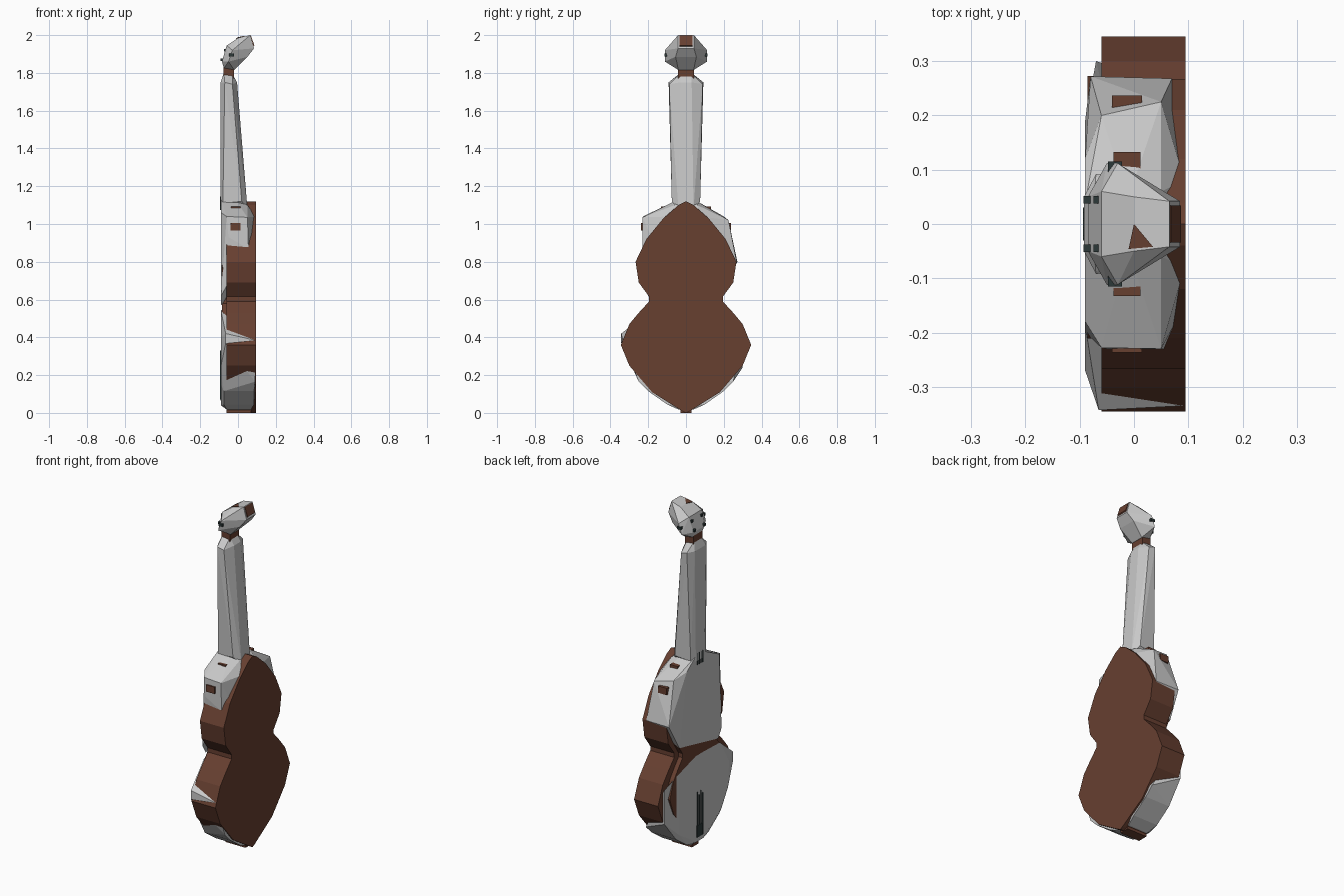
import bpy, bmesh

def mat(name, c):
    m = bpy.data.materials.new(name)
    m.diffuse_color = (*c, 1)
    return m

BROWN = mat("brown wood", (0.135, 0.05, 0.03))
GREY = mat("light grey", (0.58, 0.58, 0.58))
DARK = mat("dark metal", (0.025, 0.04, 0.04))

def finish(name, bm, m):
    bmesh.ops.recalc_face_normals(bm, faces=bm.faces)
    me = bpy.data.meshes.new(name)
    bm.to_mesh(me)
    bm.free()
    me.materials.append(m)
    ob = bpy.data.objects.new(name, me)
    bpy.context.collection.objects.link(ob)
    return ob

def hull(name, pts, m=GREY):
    bm = bmesh.new()
    for p in pts:
        bm.verts.new(p)
    r = bmesh.ops.convex_hull(bm, input=bm.verts)
    junk = {v for v in r["geom_interior"] + r["geom_unused"] if isinstance(v, bmesh.types.BMVert)}
    bmesh.ops.delete(bm, geom=list(junk), context='VERTS')
    return finish(name, bm, m)

def both(pts):
    # mirror points across y = 0
    return pts + [(x, -y, z) for x, y, z in pts]

def prism(name, outline, x0, x1, m):
    bm = bmesh.new()
    f = bm.faces.new([bm.verts.new((x0, y, z)) for y, z in outline])
    g = bmesh.ops.extrude_face_region(bm, geom=[f])
    vs = [v for v in g["geom"] if isinstance(v, bmesh.types.BMVert)]
    bmesh.ops.translate(bm, verts=vs, vec=(x1 - x0, 0, 0))
    return finish(name, bm, m)

def box(name, c, s, m):
    return hull(name, [(c[0] + i * s[0] / 2, c[1] + j * s[1] / 2, c[2] + k * s[2] / 2)
                       for i in (-1, 1) for j in (-1, 1) for k in (-1, 1)], m)

# waisted body: half outline (y, z), mirrored
half = [(0.02, 0.01), (0.18, 0.11), (0.30, 0.25), (0.345, 0.36), (0.30, 0.47), (0.25, 0.53),
        (0.195, 0.59), (0.195, 0.615), (0.25, 0.69), (0.267, 0.80), (0.21, 0.92), (0.12, 1.03),
        (0.04, 1.10)]
outline = [(0, 0)] + half + [(0, 1.12)] + [(-y, z) for y, z in reversed(half)]
prism("body", outline, -0.06, 0.095, BROWN)
prism("front_plate", [(y * 0.79, 0.5 + (z - 0.5) * 0.88) for y, z in outline], -0.086, -0.055, BROWN)
box("body_foot", (0.005, 0, 0.02), (0.13, 0.06, 0.04), BROWN)

# upper body casing
hull("upper_casing", [
    (-0.09, -0.04, 1.13), (-0.09, 0.04, 1.13), (-0.01, -0.05, 1.125), (-0.01, 0.05, 1.125),
    (0.05, -0.06, 1.10), (0.05, 0.06, 1.10), (0.093, -0.08, 1.04), (0.093, 0.08, 1.04),
    (-0.06, -0.228, 1.04), (0.05, -0.23, 1.035), (-0.05, -0.23, 0.93), (0.055, -0.23, 0.87),
    (-0.09, -0.18, 1.06), (-0.09, -0.20, 0.62), (-0.09, -0.17, 0.57),
    (-0.09, 0.19, 0.65), (-0.08, 0.272, 0.80), (0.07, 0.268, 0.80), (0.05, 0.225, 1.02),
    (-0.06, 0.20, 1.04), (-0.09, 0.12, 1.07), (0.093, 0.12, 0.76), (0.093, -0.15, 0.86)])

# lower body casing
hull("lower_casing", both([
    (-0.09, 0.04, 0.545), (-0.09, 0.03, 0.04), (-0.075, 0.20, 0.115), (0.085, 0.20, 0.115),
    (-0.075, 0.10, 0.045), (0.085, 0.10, 0.045), (0.07, 0.04, 0.018), (-0.06, 0.04, 0.018)]) + [
    (-0.09, -0.186, 0.54), (-0.09, -0.27, 0.40), (-0.09, -0.26, 0.25), (-0.09, -0.20, 0.15),
    (-0.065, -0.343, 0.42), (-0.065, -0.343, 0.37), (0.09, -0.335, 0.385),
    (0.09, -0.25, 0.165), (-0.09, 0.19, 0.50), (-0.09, 0.19, 0.14),
    (-0.07, 0.30, 0.24), (0.085, 0.25, 0.165), (-0.07, 0.30, 0.44)])

# wood corners showing through the shoulders
for i, s in enumerate((-1, 1)):
    box(f"shoulder_block_{i}", (-0.013, s * 0.11, 1.08), (0.05, 0.045, 0.025), BROWN)
    box(f"side_block_{i}", (-0.013, s * 0.222, 0.985), (0.055, 0.03, 0.04), BROWN)

# neck casing and wooden neck end
hull("neck_casing", both([
    (-0.092, 0.04, 1.10), (-0.092, 0.05, 1.75), (-0.08, 0.07, 1.11), (-0.07, 0.092, 1.75),
    (-0.03, 0.088, 1.74), (0.02, 0.075, 1.12), (0.05, 0.04, 1.08), (-0.005, 0.03, 1.75),
    (-0.075, 0.03, 1.80), (-0.03, 0.03, 1.795)]))
box("neck_end", (-0.05, 0, 1.805), (0.055, 0.085, 0.07), BROWN)

# head casing, leaning back
hull("head_casing", both([
    (-0.075, 0.04, 1.825), (-0.02, 0.04, 1.815), (-0.085, 0.05, 1.86), (-0.05, 0.112, 1.86),
    (-0.03, 0.112, 1.92), (-0.06, 0.06, 1.945), (0.0, 0.05, 1.985), (0.065, 0.042, 2.0),
    (0.085, 0.042, 1.93), (0.05, 0.055, 1.885)]))
# wooden tip and top of the head showing through
hull("head_tip", both([(0.068, 0.034, 1.998), (0.087, 0.034, 1.945),
                       (0.055, 0.034, 1.985), (0.07, 0.034, 1.93)]), BROWN)
hull("head_top_wedge", [(0.0, 0.0, 1.989), (0.035, -0.042, 1.996), (-0.01, -0.046, 1.983),
                        (0.01, -0.03, 1.95)], BROWN)

# tuning pegs
for s in (-1, 1):
    box("tuning_peg", (-0.035, s * 0.105, 1.895), (0.025, 0.02, 0.015), DARK)
    for k in range(2):
        z = 1.87 + 0.05 * k
        box("peg_stub", (-0.083 + 0.018 * k, s * 0.045, z), (0.02, 0.014, 0.014), DARK)

# strings showing at the tail and at the foot of the neck
for i in range(4):
    y = -0.024 + 0.016 * i
    box("tail_string", (-0.091, y, 0.19 + 0.02 * (i % 2)), (0.006, 0.005, 0.24), DARK)
    box("neck_string", (-0.091, y, 1.11), (0.006, 0.005, 0.07), DARK)
box("tail_piece", (-0.09, 0, 0.10), (0.007, 0.06, 0.07), DARK)
